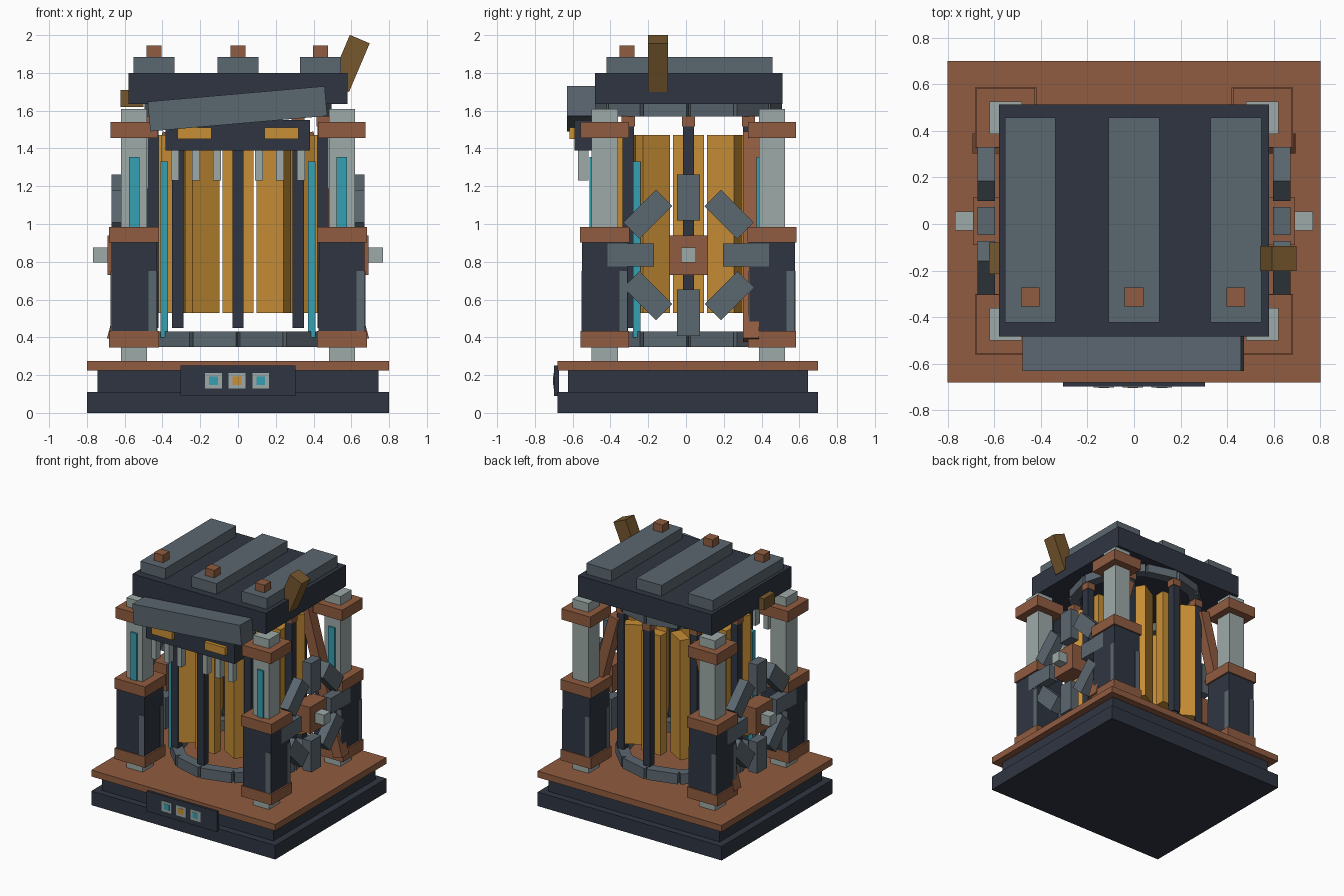
import bpy
from math import radians, sin, cos, pi, atan2, hypot

if "Cube" in bpy.data.objects:
    bpy.data.objects.remove(bpy.data.objects["Cube"])


def material(name, r, g, b):
    m = bpy.data.materials.new(name)
    m.use_nodes = True
    m.diffuse_color = (r, g, b, 1)
    m.node_tree.nodes["Principled BSDF"].inputs["Base Color"].default_value = (r, g, b, 1)
    return m


DARK = material("dark_iron", .028, .036, .054)
GREY = material("slate_grey", .105, .135, .16)
PALE = material("pale_steel", .34, .40, .39)
COPPER = material("copper", .28, .107, .052)
GOLD = material("amber", .58, .275, .036)
BROWN = material("brass_brown", .18, .095, .026)
TEAL = material("teal_glow", .036, .35, .44)

MID = .013  # y of the machine's axis


def box(name, mat, centre, size, rot=(0, 0, 0)):
    """Box from its centre and full size."""
    bpy.ops.mesh.primitive_cube_add(size=1, location=centre, rotation=rot)
    ob = bpy.context.object
    ob.name = name
    ob.scale = size
    ob.data.materials.append(mat)
    return ob


def slab(name, mat, x, y, z):
    """Box from its x, y and z ranges."""
    return box(name, mat, [(a + b) / 2 for a, b in (x, y, z)],
               [b - a for a, b in (x, y, z)])


# Stepped base
slab("base_foot", DARK, (-.8, .8), (-.68, .7), (0, .11))
slab("base_step", DARK, (-.745, .745), (-.625, .645), (.11, .225))
slab("base_plate", COPPER, (-.8, .8), (-.68, .7), (.225, .275))

# Control panel with three lamps
slab("control_panel", DARK, (-.305, .305), (-.698, -.672), (.09, .25))
for i, mat in enumerate((TEAL, GOLD, TEAL)):
    x = -.13 + i * .125
    box("lamp_frame", PALE, (x, -.6985, .17), (.088, .005, .08))
    box("lamp", mat, (x, -.7005, .17), (.046, .005, .045))

# Corner pillars
for sx in (-1, 1):
    for cy in (MID - .443, MID + .443):
        cx = sx * .55
        box("pillar_shaft", PALE, (cx, cy, .9425), (.138, .138, 1.335))
        box("pillar_body", DARK, (cx, cy, .665), (.24, .24, .48))
        box("lower_collar", COPPER, (cx, cy, .39), (.265, .255, .085))
        box("middle_collar", COPPER, (cx, cy, .943), (.265, .26, .083))
        box("upper_collar", COPPER, (cx, cy, 1.498), (.252, .255, .085))
        box("pillar_light", TEAL, (cx, cy - .072, 1.168), (.055, .02, .375))
        # one trim strip on the right edge of each body face
        for k in range(4):
            a = k * pi / 2
            px, py = .098, -.12
            box("pillar_trim", GREY,
                (cx + px * cos(a) - py * sin(a), cy + px * sin(a) + py * cos(a), .59),
                (.042, .008, .32), (0, 0, a))

# Cage of rods round the axis
for k in range(8):
    a = k * pi / 4
    x, y = .45 * sin(a), MID - .45 * cos(a)
    box("cage_rod", DARK, (x, y, .985), (.06, .06, 1.07))
    box("rod_cap", COPPER, (x, y, 1.545), (.07, .07, .055))

# Amber panels, each turned against its place on the circle
for k in range(12):
    a = k * pi / 6
    box("amber_panel", GOLD, (.38 * sin(a), MID - .38 * cos(a), 1.0),
        (.165, .08, .94), (0, 0, -a))

# Segmented rings below and above the cage
for name, low, high in (("lower_ring", .35, .432), ("upper_ring", 1.57, 1.637)):
    for k in range(12):
        a = (k + .5) * pi / 6
        box(name, GREY, (.44 * sin(a), MID - .44 * cos(a), (low + high) / 2),
            (.235, .08, high - low), (0, 0, a))

for s in (-1, 1):
    # Teal tubes beside the cage
    box("teal_tube", TEAL, (s * .39, -.26, .865), (.04, .04, .93))

    # Slanted braces
    x0, z0, x1, z1 = .36, 1.48, .655, .385
    box("brace", COPPER, (s * (x0 + x1) / 2, .345, (z0 + z1) / 2),
        (.08, .085, hypot(x1 - x0, z1 - z0)), (0, s * atan2(x0 - x1, z0 - z1), 0))

    # Side wheel of eight paddles
    slab("wheel_hub", COPPER, sorted((s * .56, s * .69)), (MID - .103, MID + .103), (.73, .94))
    slab("wheel_knob", PALE, sorted((s * .68, s * .767)), (MID - .04, MID + .04), (.795, .875))
    for k in range(8):
        a = k * pi / 4
        box("wheel_paddle", GREY, (s * .633, MID + .305 * sin(a), .835 + .305 * cos(a)),
            (.075, .122, .245), (a, 0, 0))

# Roof with planks and bolts
slab("roof", DARK, (-.58, .58), (-.482, .512), (1.635, 1.8))
for x in (-.445, 0, .437):
    box("roof_plank", GREY, (x, .018, 1.842), (.218, .88, .085))
    box("plank_bolt", COPPER, (x, -.313, 1.914), (.08, .08, .06))

# Front hood: tilted beam, lamp box and hanging teeth
box("hood_beam", GREY, (-.003, -.555, 1.61), (.94, .15, .158), (0, radians(-5), 0))
slab("lamp_box", DARK, (-.385, .382), (-.59, -.47), (1.39, 1.55))
for s in (-1, 1):
    box("hood_lamp", GOLD, (s * .23, -.595, 1.48), (.18, .045, .062))
    for i in (1, 2, 3):
        box("hood_tooth", PALE, (s * i * .111, -.543, 1.32), (.042, .055, .18))

# Lever and stub on the roof sides
box("lever", BROWN, (.59, -.148, 1.85), (.114, .108, .28), (0, radians(23), 0))
slab("lever_stub", BROWN, (-.622, -.5), (-.215, -.08), (1.62, 1.71))
